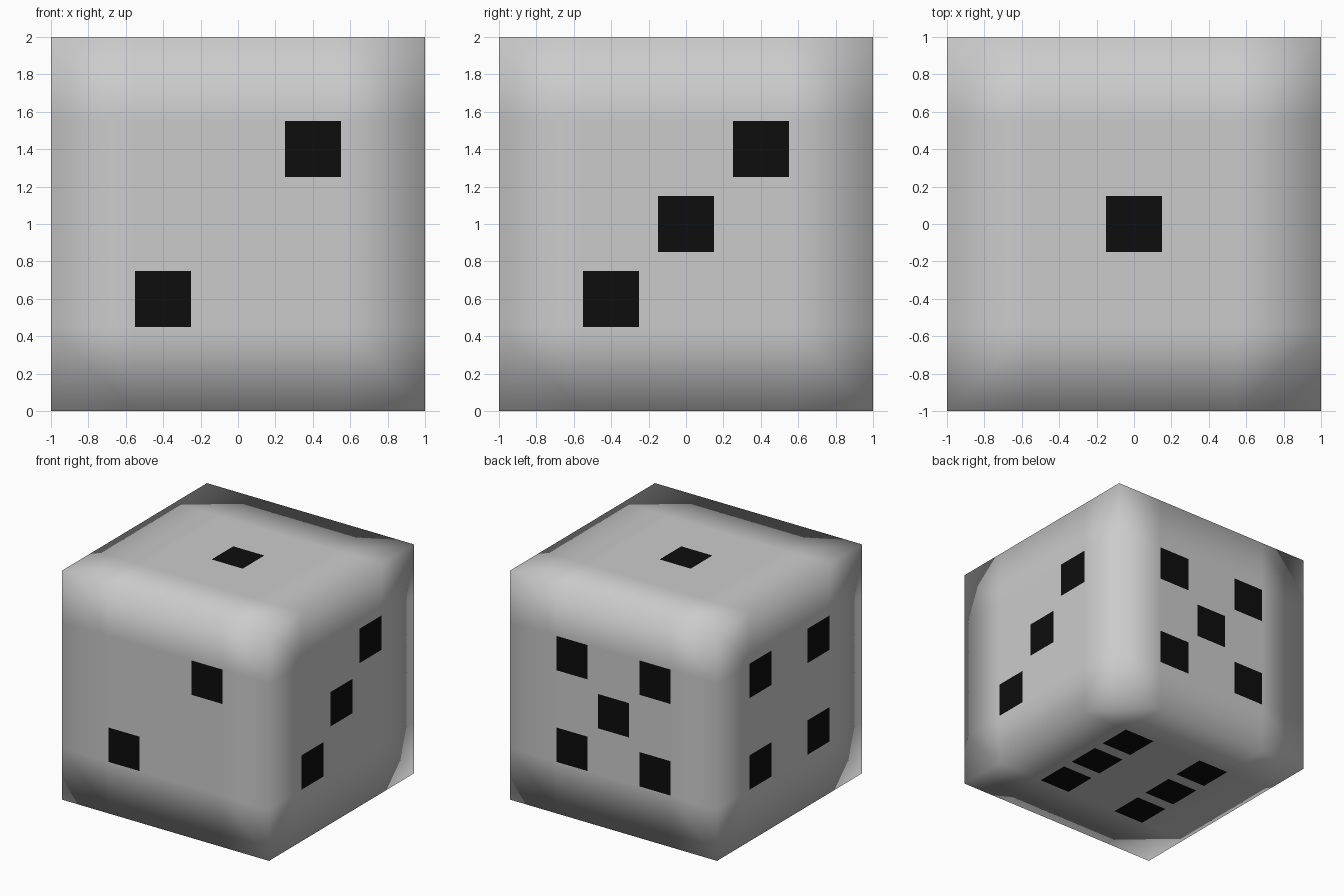
import bpy, bmesh
from mathutils import Vector

if "Cube" in bpy.data.objects:
    bpy.data.objects.remove(bpy.data.objects["Cube"])

# Pip positions per face in the two remaining axes (x before y before z)
A = 0.4
CORNERS = [(-A, -A), (-A, A), (A, -A), (A, A)]
PIPS = {
    (2, 1): [(0, 0)],                          # top: one
    (1, -1): [(-A, -A), (A, A)],               # front: two
    (0, 1): [(-A, -A), (0, 0), (A, A)],        # right: three
    (0, -1): CORNERS,                          # left: four
    (1, 1): CORNERS + [(0, 0)],                # back: five
    (2, -1): CORNERS + [(-A, 0), (A, 0)],      # bottom: six
}
HALF = 0.15

# Cube body, sliced along the pip borders
bm = bmesh.new()
bmesh.ops.create_cube(bm, size=2)
for axis in range(3):
    normal = Vector((0, 0, 0))
    normal[axis] = 1
    for cut in (-0.55, -0.25, -0.15, 0.15, 0.25, 0.55):
        bmesh.ops.bisect_plane(bm, geom=bm.verts[:] + bm.edges[:] + bm.faces[:],
                               plane_co=normal * cut, plane_no=normal)
bm.normal_update()

# Flush black pips; smooth shading wraps round the cube edges
for face in bm.faces:
    face.smooth = True
    axis = max(range(3), key=lambda i: abs(face.normal[i]))
    sign = 1 if face.normal[axis] > 0 else -1
    c = face.calc_center_median()
    u, v = [c[i] for i in range(3) if i != axis]
    if any(abs(u - a) < HALF and abs(v - b) < HALF for a, b in PIPS[(axis, sign)]):
        face.material_index = 1

mesh = bpy.data.meshes.new("die")
bm.to_mesh(mesh)
bm.free()

# Body and pip colours
body = bpy.data.materials.new("body")
pips = bpy.data.materials.new("pips")
pips.diffuse_color = (0.004, 0.004, 0.004, 1)
pips.use_nodes = True
pips.node_tree.nodes["Principled BSDF"].inputs["Base Color"].default_value = pips.diffuse_color
mesh.materials.append(body)
mesh.materials.append(pips)

die = bpy.data.objects.new("die", mesh)
die.location.z = 1
bpy.context.collection.objects.link(die)
